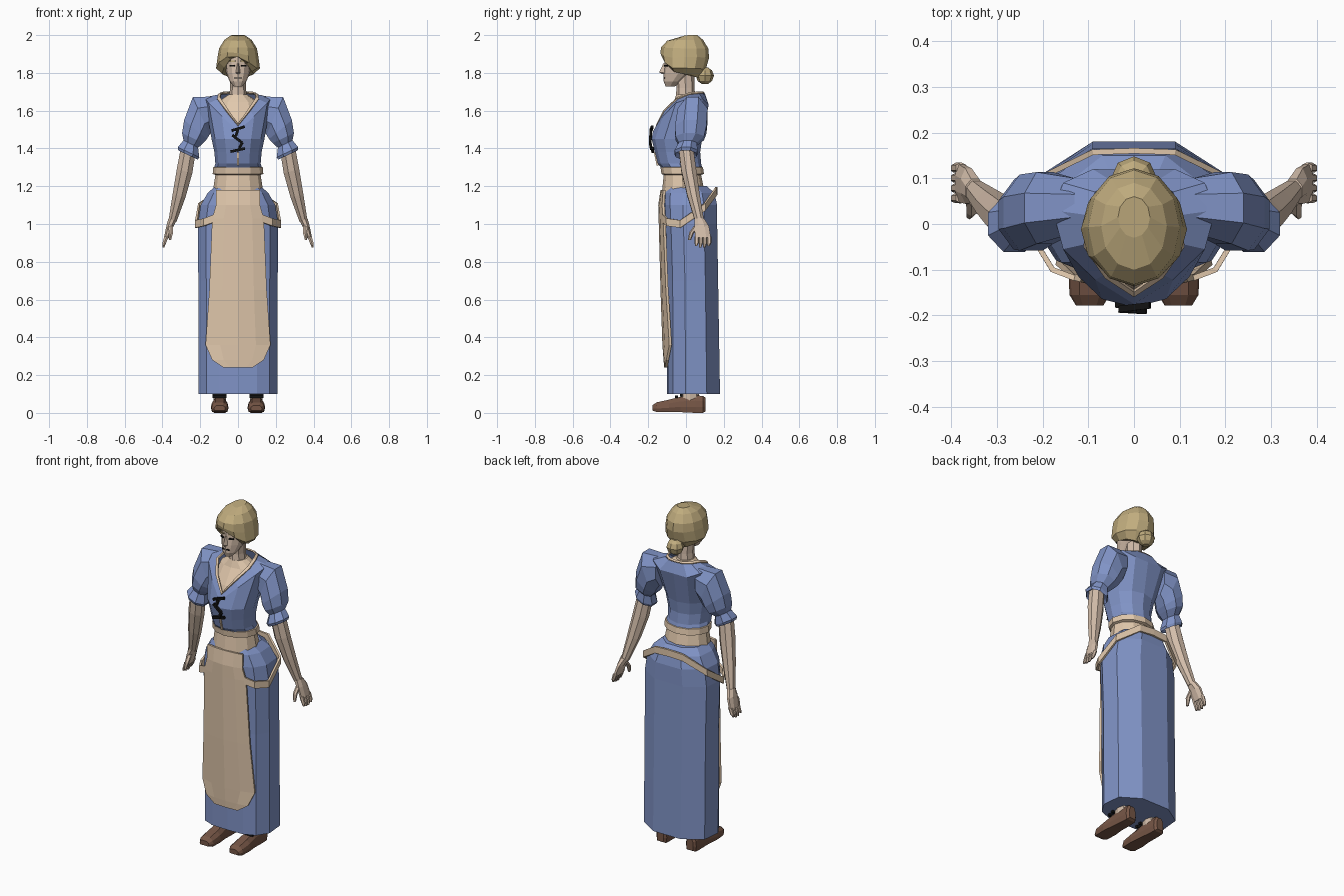
import bpy, bmesh, math
from mathutils import Vector


def mat(name, r, g, b):
    m = bpy.data.materials.new(name)
    m.diffuse_color = [((c / 255 + .055) / 1.055) ** 2.4 for c in (r, g, b)] + [1]
    return m


BLUE = mat("blue cloth", 128, 147, 198)
TAN = mat("apron linen", 225, 200, 172)
SKIN = mat("skin", 211, 189, 170)
HAIR = mat("blond hair", 192, 172, 126)
BROWN = mat("brown leather", 118, 86, 70)
BLACK = mat("black cord", 18, 18, 18)


def loft(name, rings, material, closed=True, caps=True, thick=0):
    """Skin a list of equal-length point rings with quads."""
    bm = bmesh.new()
    vs = [[bm.verts.new(p) for p in r] for r in rings]
    n = len(rings[0])
    for a, b in zip(vs, vs[1:]):
        for i in range(n if closed else n - 1):
            j = (i + 1) % n
            bm.faces.new((a[i], a[j], b[j], b[i]))
    if closed and caps:
        bm.faces.new(vs[0][::-1])
        bm.faces.new(vs[-1])
    bmesh.ops.recalc_face_normals(bm, faces=bm.faces)
    me = bpy.data.meshes.new(name)
    bm.to_mesh(me)
    bm.free()
    me.materials.append(material)
    ob = bpy.data.objects.new(name, me)
    bpy.context.collection.objects.link(ob)
    if thick:
        mod = ob.modifiers.new("thickness", 'SOLIDIFY')
        mod.thickness, mod.offset = thick, 0
    return ob


def mirror_ring(half):
    """Half outline, front centre to back centre, completed to a full ring."""
    return half + [(-x, y, z) for x, y, z in half[-2:0:-1]]


def oval(z, hw, yf, yb, n=12):
    cy, ry = (yf + yb) / 2, (yb - yf) / 2
    return [(hw * math.sin(2 * math.pi * i / n), cy - ry * math.cos(2 * math.pi * i / n), z)
            for i in range(n)]


def limb(c, ru, rv, tilt=0, s=1, n=8):
    """Ring round a limb: tilt lifts its outer side, s picks the body side."""
    t, out = math.radians(tilt), []
    for i in range(n):
        a = 2 * math.pi * (i + .5) / n
        u = ru * math.cos(a)
        out.append((s * (c[0] + u * math.cos(t)), c[1] + rv * math.sin(a), c[2] + u * math.sin(t)))
    return out


def bar(name, p, q, r, material):
    """Thin four-sided rod between two points."""
    p, q = Vector(p), Vector(q)
    d = (q - p).normalized()
    u = d.cross(Vector((0, 1, 0.01))).normalized()
    v = d.cross(u)
    return loft(name, [[c + r * (u * a + v * b) for a, b in ((1, 1), (-1, 1), (-1, -1), (1, -1))]
                       for c in (p, q)], material)


# Skirt: faceted column
SECTION = [(0, -1), (.48, -.97), (.8, -.78), (1, -.3), (.95, .5), (.43, 1), (0, 1)]


def skirt_ring(z, hw, yf, yb):
    return mirror_ring([(u * hw, (yf + yb) / 2 + v * (yb - yf) / 2, z) for u, v in SECTION])


loft("skirt", [skirt_ring(*r) for r in (
    (.1, .21, -.1, .18), (.4, .21, -.1, .175), (.7, .21, -.1, .17), (1.0, .213, -.11, .165),
    (1.1, .198, -.115, .165), (1.165, .16, -.112, .15), (1.2, .12, -.1, .11))], BLUE)

# Apron: curved panel with rounded bottom
rows = [(1.18, .115, -.128, -.115), (1.1, .115, -.14, -.12), (1.03, .135, -.138, -.115),
        (.65, .15, -.128, -.1), (.36, .17, -.118, -.082), (.28, .135, -.112, -.098),
        (.24, .075, -.108, -.105)]
loft("apron", [[(k * hw, ye + (yc - ye) * (1 - k * k), z) for k in (-1, -.55, 0, .55, 1)]
               for z, hw, yc, ye in rows], TAN, closed=False, thick=.014)

# Apron strap, dropping at the hips and rising to the back
half = [(0, .16, 1.175), (.09, .157, 1.17), (.207, .1, 1.09), (.221, -.03, 1.0),
        (.178, -.1, 1.01), (.125, -.12, 1.03)]
path = [(-x, y, z) for x, y, z in half[:0:-1]] + half
loft("apron_strap", [[(x, y, z - .02) for x, y, z in path], [(x, y, z + .02) for x, y, z in path]],
     TAN, closed=False, thick=.012)

# Waistband with wider upper roll
loft("waistband", [oval(*r) for r in (
    (1.16, .135, -.128, .1), (1.26, .12, -.118, .08), (1.265, .134, -.13, .095),
    (1.3, .132, -.135, .09), (1.305, .11, -.11, .07))], TAN)

# Bodice with dipping V neckline
shoulder = [(0, -.175, 1.49), (.085, -.122, 1.57), (.155, -.055, 1.64), (.178, .03, 1.67),
            (.155, .09, 1.66), (.09, .12, 1.63), (0, .118, 1.63)]
neckline = [(0, -.153, 1.52), (.065, -.112, 1.60), (.11, -.045, 1.66), (.105, .02, 1.685),
            (.085, .07, 1.69), (.05, .095, 1.69), (0, .1, 1.69)]
loft("bodice", [oval(*r) for r in (
    (1.29, .128, -.125, .088), (1.32, .12, -.15, .08), (1.38, .125, -.165, .075),
    (1.45, .14, -.182, .085))] + [mirror_ring(shoulder), mirror_ring(neckline)], BLUE, caps=False)
trim = mirror_ring([(x * .99, y - .004, z) for x, y, z in neckline])
loft("neckline_trim", [trim, [(x * .86, y * .93, z + .008) for x, y, z in trim]], TAN,
     caps=False, thick=.008)
loft("chest", [oval(*r) for r in (
    (1.47, .11, -.165, .06), (1.56, .13, -.122, .085), (1.645, .11, -.065, .085),
    (1.685, .05, -.052, .06))], TAN)
loft("neck", [oval(*r, n=8) for r in (
    (1.66, .048, -.055, .05), (1.72, .042, -.05, .045), (1.8, .042, -.06, .045))], SKIN)

# Bodice lacing and centre opening
for p, q in (((-.032, -.186, 1.495), (.035, -.178, 1.515)), ((-.03, -.187, 1.47), (.022, -.19, 1.43)),
             ((-.04, -.176, 1.383), (.036, -.178, 1.4)), ((.0, -.187, 1.5), (-.012, -.187, 1.465)),
             ((.022, -.19, 1.43), (.005, -.183, 1.395))):
    bar("bodice_lace", p, q, .007, BLACK)
bar("bodice_opening", (0, -.15, 1.31), (0, -.165, 1.38), .005, TAN)

# Arms, sleeves, hands and shoes on both sides
for s, side in ((1, "left"), (-1, "right")):
    loft(side + "_sleeve", [limb(*r, s=s) for r in (
        ((.13, .04, 1.59), .092, .065, 90), ((.195, .035, 1.572), .118, .085, 66),
        ((.225, .025, 1.5), .085, .09, 40), ((.24, .02, 1.455), .067, .082, 25),
        ((.25, .01, 1.42), .045, .05, 25))], BLUE)
    loft(side + "_cuff", [limb(*r, s=s) for r in (
        ((.25, .01, 1.425), .046, .052, 25), ((.262, .0, 1.38), .068, .066, 25),
        ((.264, .0, 1.365), .062, .06, 25), ((.26, .0, 1.385), .04, .04, 25))], BLUE)
    loft(side + "_arm", [limb(*r, s=s) for r in (
        ((.262, .0, 1.4), .044, .042, 15), ((.283, .015, 1.28), .046, .043, 15),
        ((.312, .04, 1.15), .038, .036, 15), ((.347, .072, 1.015), .023, .026, 15))], SKIN)
    loft(side + "_palm", [limb(*r, s=s) for r in (
        ((.347, .072, 1.025), .024, .028, 15), ((.362, .083, .985), .019, .042, 15),
        ((.38, .09, .925), .013, .045, 15))], SKIN)
    for k in range(4):
        y = .057 + .022 * k
        tip = .872 + .008 * abs(k - 1.5)
        loft(side + "_finger", [limb(*r, s=s, n=6) for r in (
            ((.378, y, .935), .013, .012), ((.39, y, .9), .011, .011),
            ((.395, y - .004, tip), .006, .006))], SKIN)
    loft(side + "_thumb", [limb(*r, s=s, n=6) for r in (
        ((.356, .058, .99), .013, .016), ((.355, .03, .955), .013, .013),
        ((.36, .018, .915), .007, .008))], SKIN)

    # Shoe: rings run from toe to heel
    prof = [(-.178, .03, .012, .04), (-.155, .044, .005, .056), (-.09, .047, .004, .07),
            (-.03, .04, .004, .085), (.05, .036, 0, .092), (.09, .034, 0, .09), (.103, .022, .008, .08)]
    loft(side + "_shoe", [[(s * (.097 + w * a), y, zb + (zt - zb) * b) for a, b in (
        (-.85, 0), (.85, 0), (1, .35), (.9, .7), (.5, 1), (-.5, 1), (-.9, .7), (-1, .35))]
        for y, w, zb, zt in prof], BROWN)
    loft(side + "_ankle", [oval(.06, .032, -.03, .07, 8), oval(.13, .034, -.03, .07, 8)], SKIN)
    bpy.context.collection.objects[side + "_ankle"].location.x = s * .097
    for z, y in ((.085, -.05), (.094, -.025)):
        bar(side + "_shoe_lace", (s * .06, y, z), (s * .134, y, z), .007, BLACK)

# Head and face
loft("head", [oval(*r) for r in (
    (1.728, .022, -.108, -.06), (1.755, .045, -.118, -.02), (1.8, .062, -.118, .04),
    (1.85, .07, -.113, .07), (1.9, .07, -.112, .08), (1.94, .06, -.1, .07))], SKIN)
loft("nose", [[(-.007, -.105, 1.85), (.007, -.105, 1.85), (0, -.12, 1.85)],
              [(-.014, -.11, 1.8), (.014, -.11, 1.8), (0, -.142, 1.803)],
              [(-.008, -.108, 1.793), (.008, -.108, 1.793), (0, -.125, 1.793)]], SKIN)
bar("mouth", (-.022, -.114, 1.773), (.022, -.114, 1.773), .0035, BLACK)
for s in (1, -1):
    bar("eye", (s * .018, -.112, 1.838), (s * .042, -.1, 1.838), .004, BLACK)
    bar("eyebrow", (s * .014, -.111, 1.862), (s * .046, -.098, 1.862), .003, HAIR)


# Hair: faceted cap, fringe lifted at the front and swept to one side
def hair_ring(zf, zs, zb, hw, yf, yb, sweep=0):
    out = []
    for i, (x, y, _) in enumerate(oval(0, hw, yf, yb)):
        c = math.cos(2 * math.pi * i / 12)
        z = zs + ((zf - zs) * c ** 2 if c > 0 else (zb - zs) * c * c)
        out.append((x, y, z - sweep * x * max(c, 0)))
    return out


loft("hair", [hair_ring(*r) for r in (
    (1.99, 2.0, 2.0, .035, -.03, .06), (1.97, 1.975, 1.975, .072, -.1, .09),
    (1.935, 1.93, 1.93, .1, -.132, .118), (1.905, 1.885, 1.88, .108, -.136, .122, .2),
    (1.885, 1.825, 1.82, .116, -.128, .105, .3), (1.885, 1.795, 1.77, .085, -.11, .07, .3))], HAIR)
loft("hair_bun", [oval(1.785 + .046 * math.sin(t), .05 * math.cos(t),
                       .1 - .048 * math.cos(t), .1 + .048 * math.cos(t), 8)
                  for t in (-1.2, -.65, 0, .65, 1.2)], HAIR)
